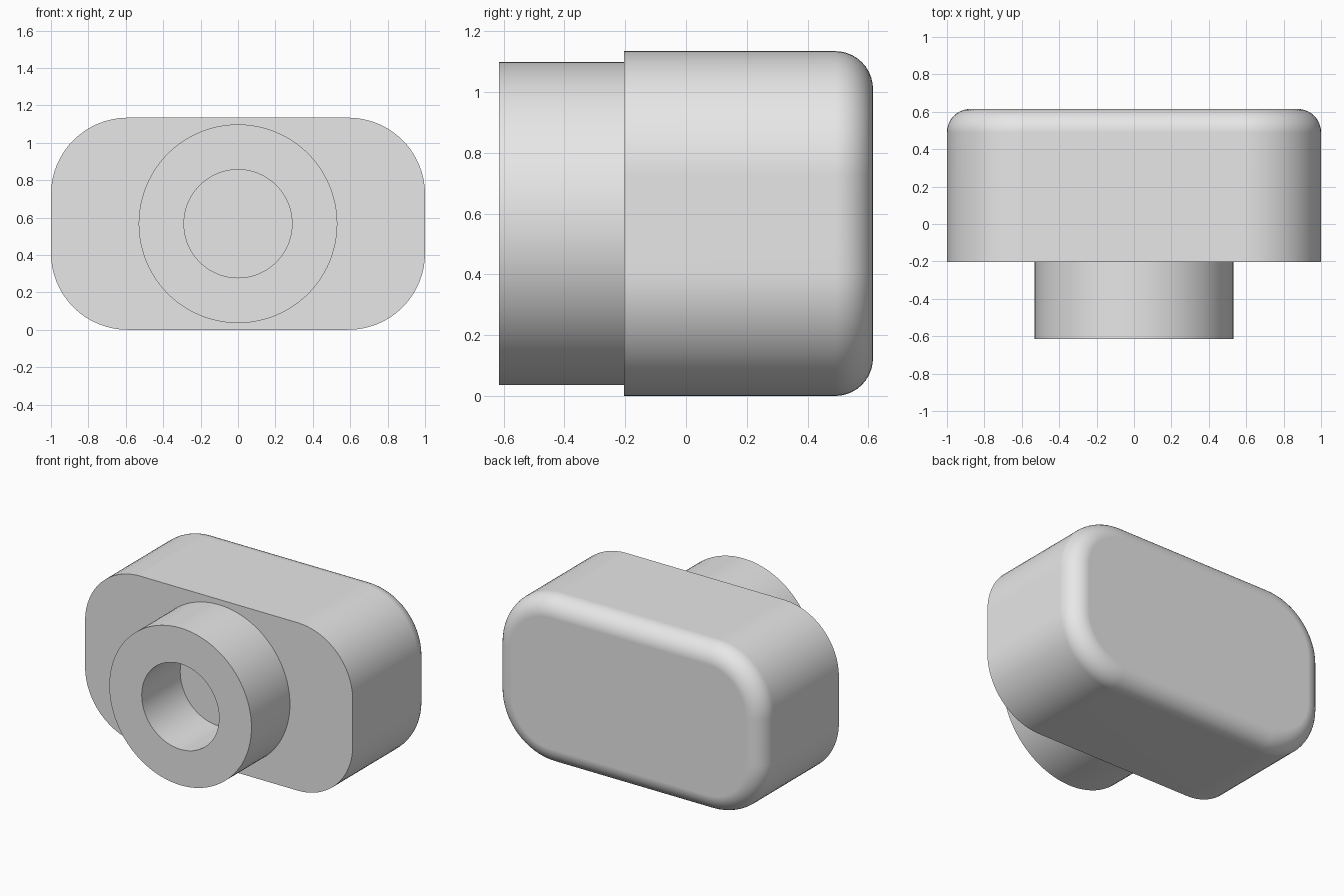
import bpy, bmesh
from math import sin, cos, pi

cube = bpy.data.objects.get("Cube")
if cube:
    bpy.data.objects.remove(cube, do_unlink=True)

HALF_W, HALF_H = 1.0, 0.567
BACK, SHOULDER, FRONT = 0.615, -0.204, -0.615
CORNER, ROUND = 0.41, 0.125

grey = bpy.data.materials.new("plain grey")
grey.use_nodes = True
grey.diffuse_color = (0.8, 0.8, 0.8, 1)
grey.node_tree.nodes["Principled BSDF"].inputs["Base Color"].default_value = grey.diffuse_color


def outline(half_w, half_h, radius, steps=16):
    """Rounded rectangle in x and z, around the model's axis."""
    points = []
    for i, (sx, sz) in enumerate([(1, 1), (-1, 1), (-1, -1), (1, -1)]):
        for k in range(steps + 1):
            a = (i + k / steps) * pi / 2
            points.append((sx * (half_w - radius) + radius * cos(a),
                           HALF_H + sz * (half_h - radius) + radius * sin(a)))
    return points


def circle(radius, steps=96):
    return [(radius * cos(2 * pi * k / steps), HALF_H + radius * sin(2 * pi * k / steps))
            for k in range(steps)]


def loft(name, sections, capped):
    """Skin a list of (y, outline) sections, with optional end faces."""
    bm = bmesh.new()
    rings = [[bm.verts.new((x, y, z)) for x, z in pts] for y, pts in sections]
    for a, b in zip(rings, rings[1:]):
        for i in range(len(a)):
            j = (i + 1) % len(a)
            bm.faces.new((a[i], a[j], b[j], b[i]))
    if capped:
        bm.faces.new(rings[0])
        bm.faces.new(rings[-1][::-1])
        bmesh.ops.recalc_face_normals(bm, faces=bm.faces)
    mesh = bpy.data.meshes.new(name)
    bm.to_mesh(mesh)
    bm.free()
    mesh.materials.append(grey)
    obj = bpy.data.objects.new(name, mesh)
    bpy.context.collection.objects.link(obj)
    bpy.ops.object.select_all(action='DESELECT')
    obj.select_set(True)
    bpy.context.view_layer.objects.active = obj
    bpy.ops.object.shade_smooth_by_angle(angle=pi / 6)
    weighted = obj.modifiers.new("flat face normals", 'WEIGHTED_NORMAL')
    weighted.keep_sharp = True
    return obj


# Body: straight block with a rounded back rim
body = [(SHOULDER, outline(HALF_W, HALF_H, CORNER))]
for k in range(11):
    a = k / 10 * pi / 2
    inset = ROUND * (1 - cos(a))
    body.append((BACK - ROUND + ROUND * sin(a),
                 outline(HALF_W - inset, HALF_H - inset, CORNER - inset)))
loft("body", body, True)

# Collar: tube whose bore ends at the body's front face
loft("collar", [(SHOULDER, circle(0.531)), (FRONT, circle(0.531)),
                (FRONT, circle(0.289)), (SHOULDER, circle(0.289))], False)
bpy.context.view_layer.update()

# Turn the collar's faces outward if its winding points inward
collar = bpy.data.objects["collar"]
front_face = max(collar.data.polygons, key=lambda p: abs(p.normal.y))
if front_face.normal.y > 0:
    collar.data.flip_normals()
